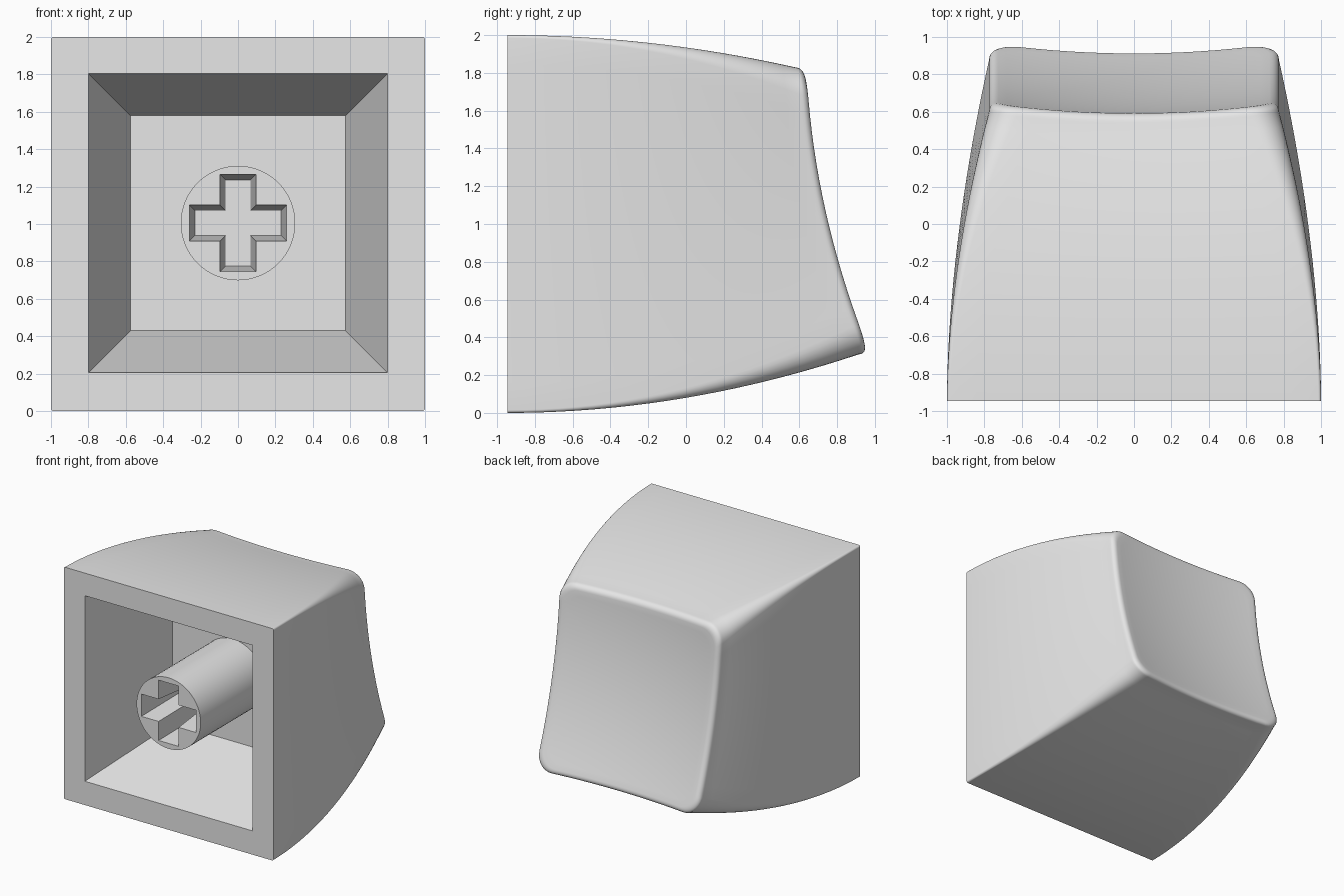
import bpy, bmesh
from math import sin, cos, pi, radians
from mathutils import Matrix

cube = bpy.data.objects.get("Cube")
if cube:
    bpy.data.objects.remove(cube, do_unlink=True)

BASE = -0.945        # plane of the open side
FLOOR = -0.07        # bottom of the hollow
MID = 1.005          # height of the stem axis
FILLET = 0.05

grey = bpy.data.materials.new("plain grey")
grey.use_nodes = True
grey.diffuse_color = (0.8, 0.8, 0.8, 1)
grey.node_tree.nodes["Principled BSDF"].inputs["Base Color"].default_value = (0.8, 0.8, 0.8, 1)


def loft(name, rings):
    """Closed solid through rings of equal length."""
    bm = bmesh.new()
    loops = [[bm.verts.new(p) for p in ring] for ring in rings]
    n = len(loops[0])
    for a, b in zip(loops, loops[1:]):
        for i in range(n):
            j = (i + 1) % n
            bm.faces.new((a[i], a[j], b[j], b[i]))
    bm.faces.new(loops[0])
    bm.faces.new(loops[-1])
    bmesh.ops.recalc_face_normals(bm, faces=bm.faces)
    mesh = bpy.data.meshes.new(name)
    bm.to_mesh(mesh)
    bm.free()
    mesh.materials.append(grey)
    obj = bpy.data.objects.new(name, mesh)
    bpy.context.collection.objects.link(obj)
    return obj


def carve(target, cutter):
    """Cut a hollow, then drop the cutter."""
    mod = target.modifiers.new("hollow", 'BOOLEAN')
    mod.operation, mod.solver, mod.object = 'DIFFERENCE', 'EXACT', cutter
    bpy.ops.object.select_all(action='DESELECT')
    bpy.context.view_layer.objects.active = target
    target.select_set(True)
    bpy.ops.object.modifier_apply(modifier=mod.name)
    bpy.data.objects.remove(cutter, do_unlink=True)
    bpy.ops.object.shade_smooth_by_angle(angle=radians(30))


def rounded_rect(half, low, high, radius, arc=8, side=14):
    """Outline as (x, z) pairs, with points along the straight sides."""
    corners = [(half, high, 0), (-half, high, 1), (-half, low, 2), (half, low, 3)]
    arcs = []
    for x, z, k in corners:
        cx = x - radius if x > 0 else x + radius
        cz = z - radius if z == high else z + radius
        angles = [(k + i / arc) * pi / 2 for i in range(arc + 1)]
        arcs.append([(cx + radius * cos(a), cz + radius * sin(a)) for a in angles])
    points = []
    for k in range(4):
        points += arcs[k]
        (x0, z0), (x1, z1) = arcs[k][-1], arcs[(k + 1) % 4][0]
        points += [(x0 + (x1 - x0) * i / side, z0 + (z1 - z0) * i / side)
                   for i in range(1, side)]
    return points


def dish(x, z):
    """Depth of the scooped face."""
    d = z - 1.05
    return 0.74 - 0.2275 * d + 0.118 * d * d - 0.045 * (1 - (x / 0.7) ** 2)


def outline(t):
    return rounded_rect(1 - 0.225 * t ** 1.8, 0.31 * t * t, 2 - 0.17 * t * t,
                        0.015 + 0.13 * t * t)


# Shell: tapering, bulging sides
rim = outline(1)
rings = []
for step in range(21):
    t = step / 20
    rings.append([(x, BASE + t * (dish(u, v) - FILLET - BASE), z)
                  for (x, z), (u, v) in zip(outline(t), rim)])

# Shell: rounded rim, then the scooped face
centre = 1.07


def face_ring(scale, drop):
    pts = [(x * scale, centre + (z - centre) * scale) for x, z in rim]
    return [(x, dish(x, z) - drop, z) for x, z in pts]


for i in range(1, 7):
    a = i / 6 * pi / 2
    rings.append(face_ring(1 - FILLET * (1 - cos(a)) / 0.77, FILLET * (1 - sin(a))))
inner = 1 - FILLET / 0.77
for i in range(1, 16):
    rings.append(face_ring(inner * (1 - i / 16), 0))
shell = loft("keycap_shell", rings)


# Tapered square hollow
def square(y):
    h = 0.8 - 0.225 * (y - BASE) / (FLOOR - BASE)
    return [(sx * h, y, MID + sz * h) for sx, sz in ((1, 1), (-1, 1), (-1, -1), (1, -1))]


carve(shell, loft("hollow_cutter", [square(BASE - 0.1), square(FLOOR)]))


# Round stem with a tapered cross socket
def circle(y, radius=0.306, count=64):
    return [(radius * cos(2 * pi * i / count), y, MID + radius * sin(2 * pi * i / count))
            for i in range(count)]


def cross(y, depth=0.5):
    s = 0.03 * (y - BASE) / depth
    arm, tip = 0.096 - s, 0.26 - s
    quarter = [(tip, -arm), (tip, arm), (arm, arm)]
    pts = []
    for k in range(4):
        turn = Matrix.Rotation(k * pi / 2, 2)
        for q in quarter:
            x = q[0] * turn[0][0] + q[1] * turn[0][1]
            z = q[0] * turn[1][0] + q[1] * turn[1][1]
            pts.append((x, y, MID + z))
    return pts


stem = loft("stem", [circle(BASE), circle(FLOOR + 0.03)])
carve(stem, loft("socket_cutter", [cross(BASE - 0.05), cross(BASE + 0.5)]))
